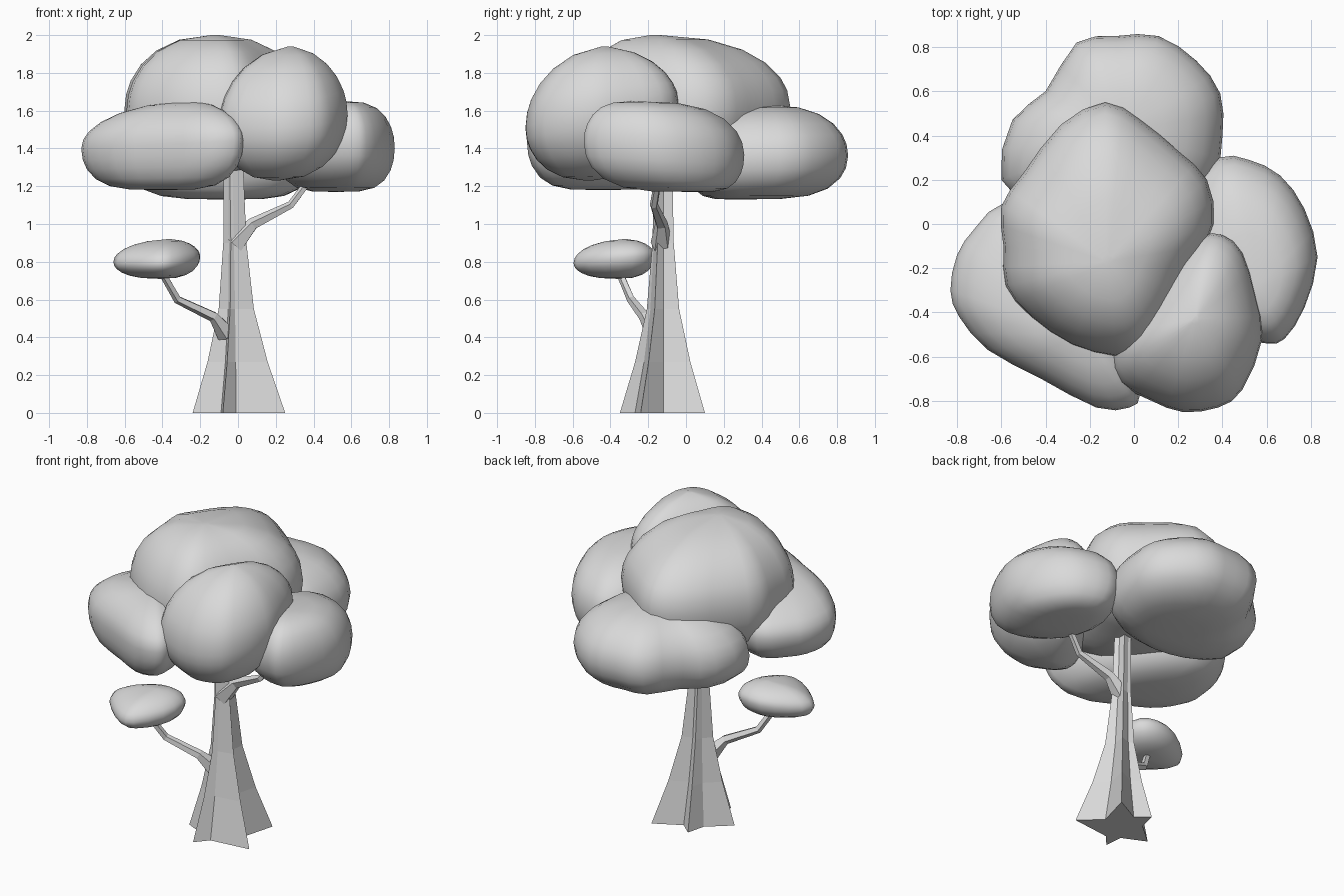
import bpy, bmesh, math
from mathutils import Vector

cube = bpy.data.objects.get("Cube")
if cube:
    bpy.data.objects.remove(cube, do_unlink=True)

grey = bpy.data.materials.new("plain_grey")
grey.use_nodes = True
colour = (0.7, 0.7, 0.7, 1)
grey.diffuse_color = colour
grey.node_tree.nodes["Principled BSDF"].inputs["Base Color"].default_value = colour


def loft(name, rings, smooth_angle=None):
    """Skin closed rings of equal length and cap both ends."""
    bm = bmesh.new()
    loops = [[bm.verts.new(p) for p in ring] for ring in rings]
    count = len(loops[0])
    for low, high in zip(loops, loops[1:]):
        for i in range(count):
            j = (i + 1) % count
            bm.faces.new((low[i], low[j], high[j], high[i]))
    bm.faces.new(loops[0][::-1])
    bm.faces.new(loops[-1])
    bmesh.ops.recalc_face_normals(bm, faces=bm.faces)
    mesh = bpy.data.meshes.new(name)
    bm.to_mesh(mesh)
    bm.free()
    mesh.materials.append(grey)
    obj = bpy.data.objects.new(name, mesh)
    bpy.context.collection.objects.link(obj)
    if smooth_angle:
        bpy.ops.object.select_all(action='DESELECT')
        obj.select_set(True)
        bpy.context.view_layer.objects.active = obj
        bpy.ops.object.shade_smooth_by_angle(angle=math.radians(smooth_angle))


def refine(points):
    """Double the points of a closed outline along a smooth curve."""
    pts = [Vector(p) for p in points]
    n = len(pts)
    result = []
    for i, p in enumerate(pts):
        q = pts[(i + 1) % n]
        outer = pts[i - 1] + pts[(i + 2) % n]
        result += [p, (p + q) * 0.5625 - outer * 0.0625]
    return result


def foliage(name, outline, bottom, middle, top, base, apex, tilt=(0, 0), boxy=(3.5, 2.3)):
    """Cushion whose widest section is the outline, on a tilted middle plane.
    Higher boxy values give a flatter underside and top."""
    plan = refine(outline)
    heart = sum(plan, Vector((0, 0))) / len(plan)
    tilt = Vector(tilt)
    steps = [0.05, 0.4, 0.65, 0.82, 0.93, 0.98]
    rings = []
    for centre, end, power, levels in ((base, bottom, boxy[0], steps),
                                       (apex, top, boxy[1], [1] + steps[::-1])):
        for s in levels:
            rise = (1 - s ** power) ** 0.5
            ring = []
            for p in plan:
                mid = middle + tilt.dot(p - heart)
                ring.append((*Vector(centre).lerp(p, s), mid + (end - mid) * rise))
            rings.append(ring)
    loft(name, rings, 60)


def branch(name, path, radii, sides=5):
    """Tapering tube along a bent path."""
    pts = [Vector(p) for p in path]
    rings = []
    for i, p in enumerate(pts):
        along = (pts[min(i + 1, len(pts) - 1)] - pts[max(i - 1, 0)]).normalized()
        u = along.cross(Vector((0, 1, 0))).normalized()
        v = along.cross(u)
        turns = [math.tau * k / sides for k in range(sides)]
        rings.append([p + (u * math.cos(a) + v * math.sin(a)) * radii[i] for a in turns])
    loft(name, rings)


# Trunk: five flared roots, with valleys between, that merge into a slim stem
tips = [(-0.08, -0.23), (0.25, -0.12), (0.18, 0.22), (-0.07, 0.2), (-0.24, -0.04)]
valleys = [(-0.01, -0.15), (0.12, 0), (0.01, 0.13), (-0.1, 0.08), (-0.09, -0.11)]
trunk_rings = []
for z, scale, swell in ((0, 1, 1), (0.27, 0.65, 1.05), (0.55, 0.38, 1.2),
                        (0.9, 0.25, 1.35), (1.5, 0.2, 1.5)):
    ring = []
    for tip, valley in zip(tips, valleys):
        for (x, y), size in ((tip, scale), (valley, scale * swell)):
            ring.append((x * size - 0.02 * z, y * size - 0.12, z))
    trunk_rings.append(ring)
loft("trunk", trunk_rings)

# Branches
branch("left_branch", [(-0.02, -0.13, 0.89), (0.08, -0.13, 1), (0.28, -0.17, 1.1),
                       (0.37, -0.15, 1.22)], [0.06, 0.034, 0.022, 0.02])
branch("right_branch", [(-0.06, -0.16, 0.42), (-0.13, -0.22, 0.51), (-0.32, -0.29, 0.6),
                        (-0.4, -0.35, 0.74)], [0.055, 0.03, 0.023, 0.02])

# Foliage cushions
foliage("crown_foliage",
        [(-0.13, 0.55), (0.03, 0.47), (0.2, 0.33), (0.33, 0.2), (0.36, 0), (0.27, -0.2),
         (0.17, -0.42), (0.06, -0.57), (-0.08, -0.6), (-0.28, -0.55), (-0.47, -0.42),
         (-0.58, -0.28), (-0.59, -0.1), (-0.6, 0.08), (-0.5, 0.23), (-0.33, 0.45)],
        1.28, 1.6, 2, (-0.12, 0), (-0.12, -0.17), (0, 0.05), (3.8, 2.3))
foliage("front_left_foliage",
        [(0.4, -0.05), (0.49, -0.13), (0.55, -0.32), (0.58, -0.52), (0.49, -0.75),
         (0.38, -0.83), (0.22, -0.85), (0.08, -0.8), (-0.06, -0.72), (-0.1, -0.58),
         (0, -0.4), (0.15, -0.2), (0.3, -0.06)],
        1.23, 1.57, 1.94, (0.2, -0.52), (0.28, -0.43), (0.06, 0.16), (2.3, 1.75))
foliage("left_foliage",
        [(0.83, -0.15), (0.77, 0.07), (0.66, 0.22), (0.52, 0.29), (0.38, 0.3),
         (0.25, 0.15), (0.2, -0.1), (0.28, -0.35), (0.45, -0.5), (0.6, -0.54),
         (0.68, -0.52), (0.77, -0.38)],
        1.17, 1.4, 1.65, (0.52, 0.05), (0.56, -0.28), (0, -0.08), (4, 3))
foliage("front_right_foliage",
        [(-0.58, 0.1), (-0.72, -0.02), (-0.8, -0.14), (-0.83, -0.3), (-0.79, -0.42),
         (-0.66, -0.57), (-0.42, -0.7), (-0.17, -0.83), (-0.02, -0.83), (0.03, -0.76),
         (0, -0.5), (-0.15, -0.2), (-0.35, 0.02)],
        1.18, 1.42, 1.65, (-0.4, -0.46), (-0.25, -0.5), (0.05, 0), (4, 1.9))
foliage("back_foliage",
        [(-0.6, 0.2), (-0.55, 0.47), (-0.4, 0.6), (-0.26, 0.82), (-0.08, 0.85),
         (0.11, 0.85), (0.28, 0.74), (0.39, 0.59), (0.4, 0.4), (0.36, 0.2),
         (0.2, 0.06), (-0.1, 0), (-0.4, 0.05)],
        1.13, 1.35, 1.63, (-0.05, 0.26), (-0.05, 0.42), (0, 0.03), (4.2, 2.6))
foliage("small_foliage",
        [(-0.66, -0.36), (-0.59, -0.47), (-0.45, -0.58), (-0.35, -0.58), (-0.23, -0.44),
         (-0.2, -0.28), (-0.27, -0.18), (-0.42, -0.17), (-0.57, -0.25)],
        0.71, 0.81, 0.92, (-0.41, -0.36), (-0.36, -0.32), (0.05, 0.08), (2.6, 1.9))
